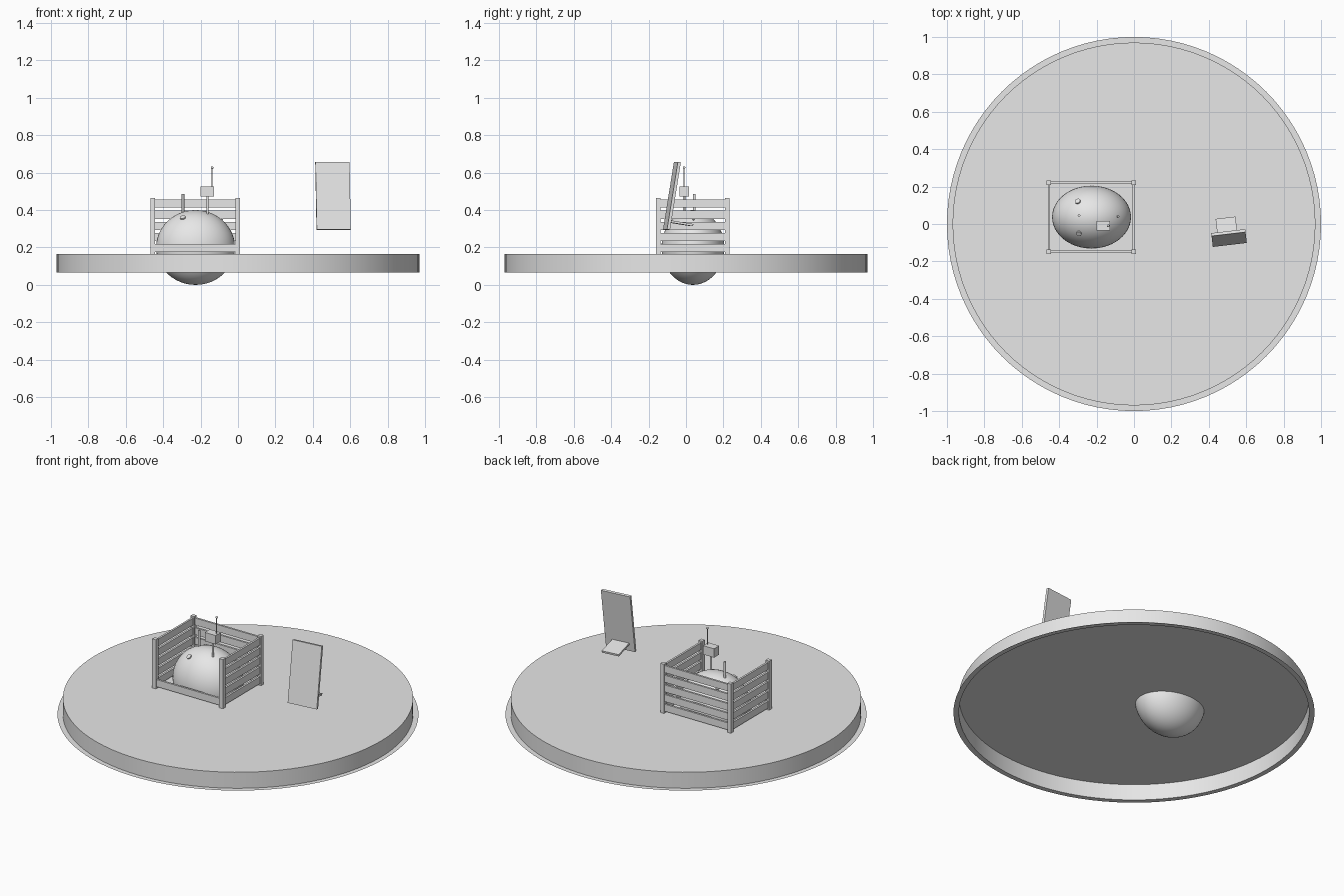
import bpy, bmesh, math
from mathutils import Matrix, Vector

if "Cube" in bpy.data.objects:
    bpy.data.objects.remove(bpy.data.objects["Cube"], do_unlink=True)

grey = bpy.data.materials.new("plain grey")
grey.use_nodes = True
grey.diffuse_color = (0.8, 0.8, 0.8, 1)
grey.node_tree.nodes["Principled BSDF"].inputs["Base Color"].default_value = grey.diffuse_color


def finish(name, bm, smooth=False):
    mesh = bpy.data.meshes.new(name)
    bm.to_mesh(mesh)
    bm.free()
    mesh.materials.append(grey)
    obj = bpy.data.objects.new(name, mesh)
    bpy.context.collection.objects.link(obj)
    if smooth:
        bpy.ops.object.select_all(action="DESELECT")
        obj.select_set(True)
        bpy.context.view_layer.objects.active = obj
        bpy.ops.object.shade_smooth_by_angle(angle=math.radians(35))
    return obj


def box(name, center, size, frame=Matrix()):
    bm = bmesh.new()
    bmesh.ops.create_cube(bm, size=1, matrix=frame @ Matrix.Translation(center)
                          @ Matrix.Diagonal((*size, 1)))
    return finish(name, bm)


def ball(name, center, radii, segments=48):
    bm = bmesh.new()
    bmesh.ops.create_uvsphere(bm, u_segments=segments, v_segments=segments // 2, radius=1,
                              matrix=Matrix.Translation(center) @ Matrix.Diagonal((*radii, 1)))
    return finish(name, bm, True)


def rod(name, center, radius, length, axis=(0, 0, 1)):
    turn = Vector(axis).to_track_quat("Z", "Y").to_matrix().to_4x4()
    bm = bmesh.new()
    bmesh.ops.create_cone(bm, cap_ends=True, segments=16, radius1=radius, radius2=radius,
                          depth=length, matrix=Matrix.Translation(center) @ turn)
    return finish(name, bm, True)


# Round ground: capped wall, open below, with a flat flange round its foot
TOP, FOOT = 0.165, 0.067
bm = bmesh.new()
rings = []
for radius, z in ((0.97, TOP), (0.97, FOOT), (1.0, FOOT)):
    ring = bmesh.ops.create_circle(bm, segments=96, radius=radius,
                                   matrix=Matrix.Translation((0, 0, z)))["verts"]
    rings.append(ring)
bm.faces.new(rings[0])
for upper, lower in zip(rings, rings[1:]):
    for i in range(96):
        j = (i + 1) % 96
        bm.faces.new((upper[i], lower[i], lower[j], upper[j]))
bmesh.ops.recalc_face_normals(bm, faces=bm.faces)
if max(bm.faces, key=lambda f: len(f.verts)).normal.z < 0:
    bmesh.ops.reverse_faces(bm, faces=bm.faces)
finish("ground_disc", bm, True)

# Egg-shaped body sunk through the ground
egg_center = Vector((-0.227, 0.037, 0.2))
egg_radii = Vector((0.211, 0.168, 0.2))
ball("egg_body", egg_center, egg_radii)

# Small discs lying on the body
for i, (x, y, r) in enumerate(((-0.3, 0.12, 0.015), (-0.294, -0.05, 0.015), (-0.087, 0.04, 0.006))):
    dx, dy = (x - egg_center.x) / egg_radii.x, (y - egg_center.y) / egg_radii.y
    dz = math.sqrt(1 - dx * dx - dy * dy)
    normal = (dx / egg_radii.x, dy / egg_radii.y, dz / egg_radii.z)
    rod(f"body_disc_{i + 1}", (x, y, egg_center.z + dz * egg_radii.z), r, 0.012, normal)

# Chimney, box on a stalk, and aerial
rod("chimney", (-0.294, 0.045, 0.43), 0.007, 0.11)
rod("box_stalk", (-0.163, -0.01, 0.43), 0.006, 0.1)
box("raised_box", (-0.164, -0.009, 0.5), (0.074, 0.05, 0.054))
rod("aerial", (-0.138, -0.01, 0.575), 0.0025, 0.1)
ball("aerial_tip", (-0.138, -0.01, 0.627), (0.007, 0.007, 0.007), 16)

# Fence: four posts, five slats on three sides and one at the front
left, right, front, back = -0.455, -0.002, -0.148, 0.221
mid_x, mid_y = (left + right) / 2, (front + back) / 2
for x in (left, right):
    for y in (front, back):
        box("fence_post", (x, y, 0.315), (0.025, 0.025, 0.3))
for i in range(5):
    z = 0.198 + i * 0.059
    for x in (left, right):
        box("side_slat", (x, mid_y, z), (0.012, back - front, 0.043))
    for y in (front, back):
        if y == back or i == 0:
            box("cross_slat", (mid_x, y, z), (right - left, 0.012, 0.043))

# Leaning panel with a shelf on its back
frame = (Matrix.Translation((0.508, -0.075, 0.476)) @ Matrix.Rotation(math.radians(6.7), 4, "Z")
         @ Matrix.Rotation(math.radians(-9.2), 4, "X"))
box("panel", (0, 0, 0), (0.183, 0.016, 0.366), frame)
box("panel_shelf", (-0.006, 0.07, -0.137), (0.107, 0.125, 0.012), frame)
